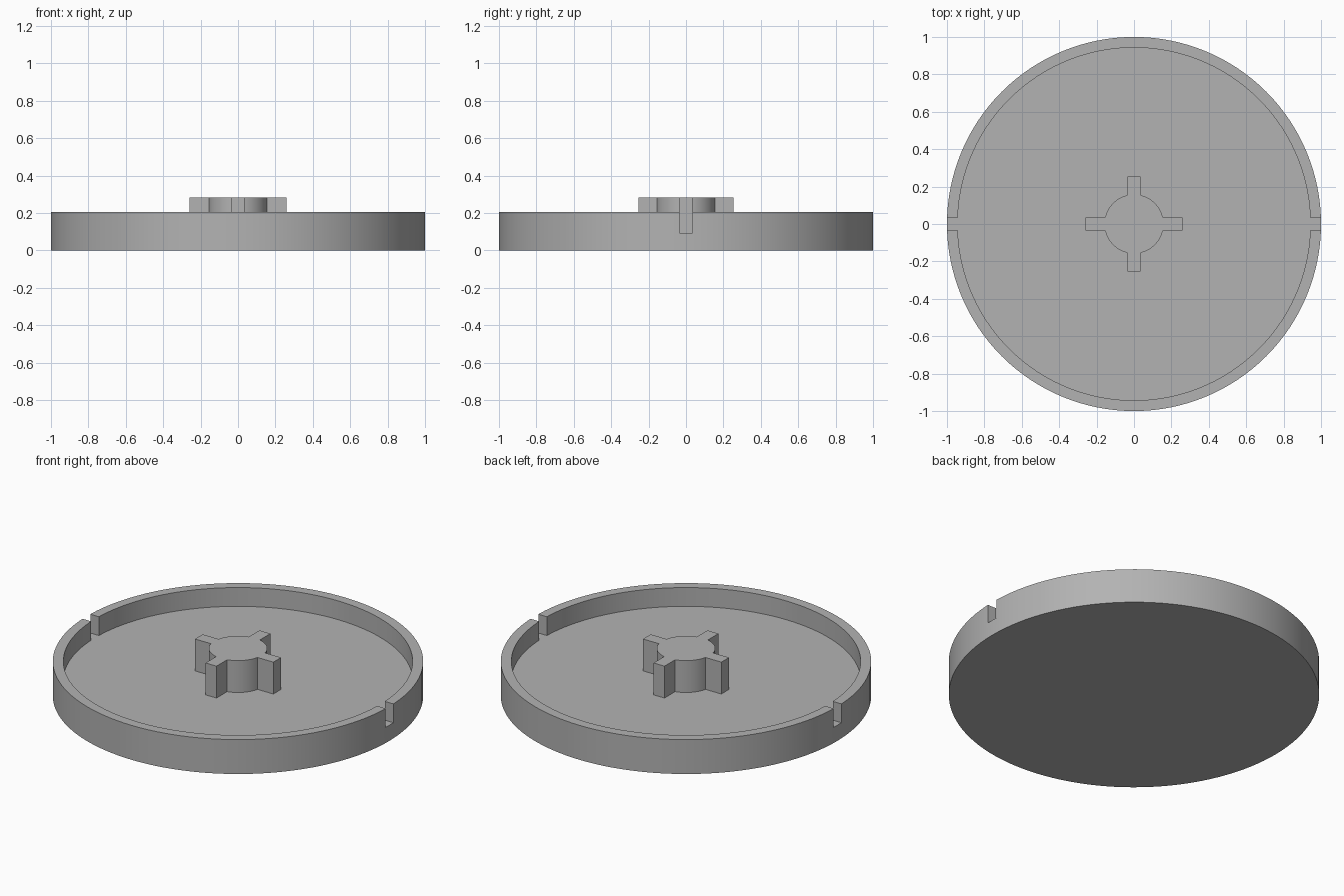
import bpy, bmesh, math

cube = bpy.data.objects.get("Cube")
if cube:
    bpy.data.objects.remove(cube, do_unlink=True)

HEIGHT, FLOOR, HUB_TOP = 0.205, 0.093, 0.283
HALF = 0.036  # half width of notches and hub arms

grey = bpy.data.materials.new("plain grey")
grey.use_nodes = True
colour = (0.45, 0.45, 0.45, 1)
grey.diffuse_color = colour
grey.node_tree.nodes["Principled BSDF"].inputs["Base Color"].default_value = colour


def tabbed_circle(radius, tabs, segments):
    """Circle outline with square tabs: list of (angle, tip distance)."""
    if not tabs:
        return [(radius * math.cos(2 * math.pi * i / segments),
                 radius * math.sin(2 * math.pi * i / segments)) for i in range(segments)]
    points = []
    gap = math.asin(HALF / radius)
    steps = segments // len(tabs)
    for i, (angle, tip) in enumerate(tabs):
        c, s = math.cos(angle), math.sin(angle)
        for side in (-HALF, HALF):
            points.append((tip * c - side * s, tip * s + side * c))
        following = tabs[(i + 1) % len(tabs)][0]
        sweep = (following - angle) % (2 * math.pi) - 2 * gap
        for k in range(steps + 1):
            a = angle + gap + sweep * k / steps
            points.append((radius * math.cos(a), radius * math.sin(a)))
    return points


def prism(name, outline, low, high):
    bm = bmesh.new()
    base = bm.faces.new([bm.verts.new((x, y, low)) for x, y in outline])
    result = bmesh.ops.extrude_face_region(bm, geom=[base])
    top = [v for v in result["geom"] if isinstance(v, bmesh.types.BMVert)]
    bmesh.ops.translate(bm, verts=top, vec=(0, 0, high - low))
    bmesh.ops.recalc_face_normals(bm, faces=bm.faces)
    mesh = bpy.data.meshes.new(name)
    bm.to_mesh(mesh)
    bm.free()
    mesh.materials.append(grey)
    obj = bpy.data.objects.new(name, mesh)
    bpy.context.collection.objects.link(obj)
    return obj


def select(obj):
    bpy.ops.object.select_all(action="DESELECT")
    obj.select_set(True)
    bpy.context.view_layer.objects.active = obj


# Round tray; one cutter makes both the recess and the two rim notches
tray = prism("round_tray", tabbed_circle(1.0, [], 128), 0, HEIGHT)
notches = [(0, 1.1), (math.pi, 1.1)]
cutter = prism("recess_cutter", tabbed_circle(0.943, notches, 128), FLOOR, HEIGHT + 0.1)
cutter.hide_render = True

# Hub with four arms
arms = [(i * math.pi / 2, 0.258 if i % 2 == 0 else 0.254) for i in range(4)]
hub = prism("cross_hub", tabbed_circle(0.158, arms, 64), FLOOR, HUB_TOP)

select(tray)
cut = tray.modifiers.new("recess", "BOOLEAN")
cut.operation = "DIFFERENCE"
cut.solver = "EXACT"
cut.object = cutter
bpy.ops.object.modifier_apply(modifier=cut.name)
bpy.data.objects.remove(cutter, do_unlink=True)

for part in (tray, hub):
    select(part)
    bpy.ops.object.shade_smooth_by_angle(angle=math.radians(30))
